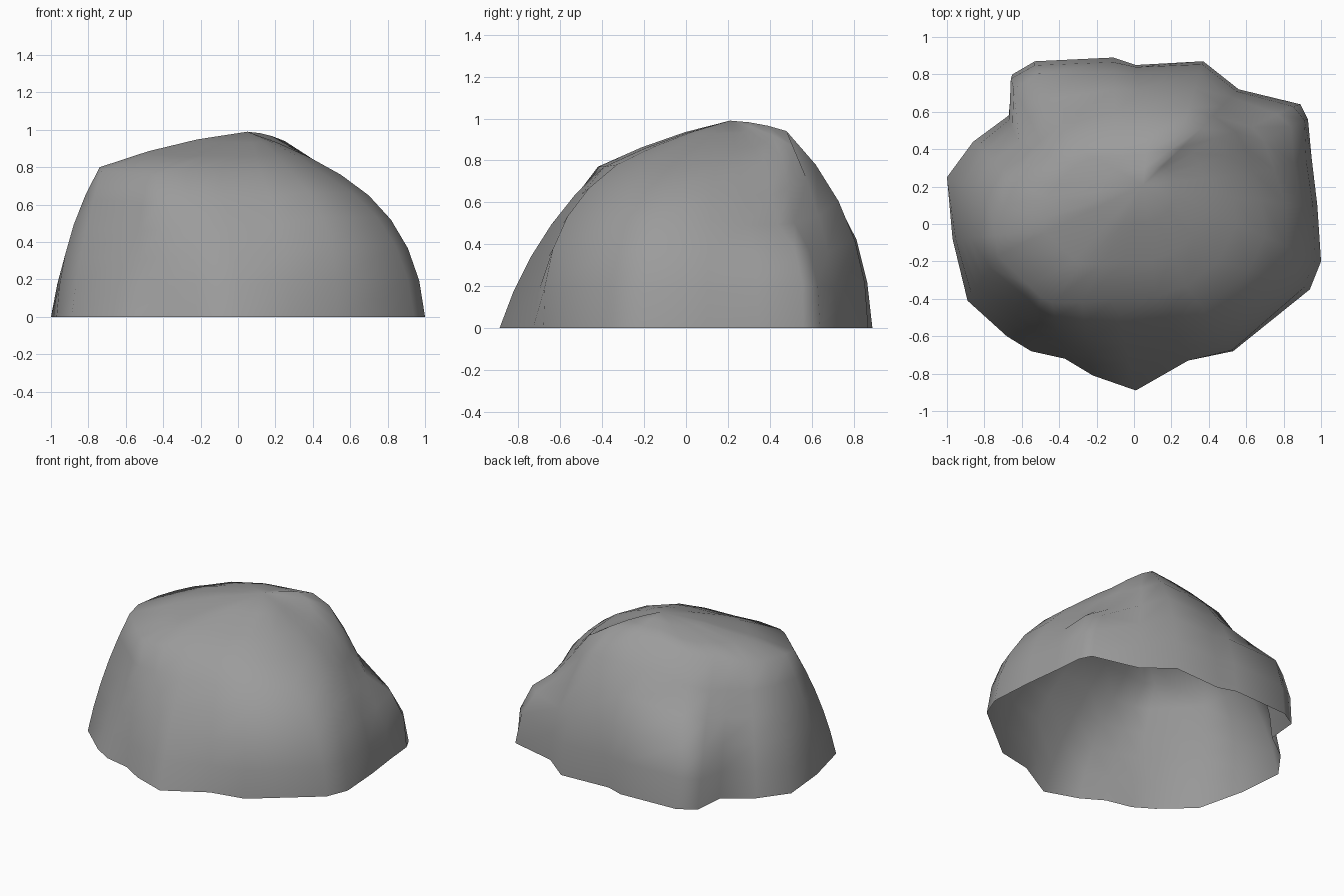
import bpy, bmesh, math
from mathutils import Vector

if "Cube" in bpy.data.objects:
    bpy.data.objects.remove(bpy.data.objects["Cube"])

# Rock ribs, counter-clockwise: base x, y, shoulder x, y, z, wall bulge
RIBS = [
    (1.00, -.20, .55, .00, .76, .12), (.98, .10, .53, .14, .77, .12),
    (.95, .35, .53, .26, .77, .10), (.93, .56, .50, .37, .78, .12),
    (.89, .64, .44, .46, .82, .09), (.56, .72, .36, .51, .87, .07),
    (.37, .87, .25, .48, .94, .11), (.01, .85, .07, .47, .93, .11),
    (-.11, .89, -.10, .44, .93, .11), (-.53, .87, -.35, .43, .88, .08),
    (-.65, .80, -.48, .37, .85, .06), (-.67, .58, -.56, .30, .84, .04),
    (-.86, .44, -.64, .22, .82, .05), (-1.0, .25, -.70, .10, .81, .05),
    (-.97, -.08, -.74, -.06, .80, .05), (-.89, -.41, -.73, -.17, .78, .03),
    (-.68, -.60, -.56, -.33, .77, .00), (-.55, -.68, -.50, -.39, .76, .01),
    (-.37, -.72, -.44, -.42, .76, .04), (-.22, -.81, -.28, -.42, .77, .05),
    (.01, -.89, -.10, -.40, .77, .06), (.29, -.73, .12, -.39, .77, .08),
    (.53, -.68, .28, -.33, .78, .14), (.94, -.35, .45, -.20, .77, .13),
]
PEAK = Vector((.05, .21, .99))
WALL_STEPS = (0, .2, .4, .6, .8, 1)
CAP_STEPS = (.33, .66)
# Local lumps and hollows: centre, radius, push
LUMPS = [
    ((.74, .50, .58), .22, (-.07, -.05, -.04)),
    ((.92, .60, .33), .16, (.02, .02, .03)),
    ((-.35, .80, .46), .20, (.0, .04, .02)),
    ((-.62, .74, .33), .20, (-.05, .05, .03)),
    ((-.52, .56, .66), .16, (.03, -.06, -.04)),
]


def rib_points(bx, by, sx, sy, sz, bulge):
    """Bowed wall from the base to the shoulder, then a gentle cap to the peak."""
    base, shoulder = Vector((bx, by, 0)), Vector((sx, sy, sz))
    run = shoulder - base
    flat = Vector((run.x, run.y, 0))
    out = (-flat.normalized() * run.z + Vector((0, 0, flat.length))).normalized()
    pts = []
    for t in WALL_STEPS:
        pts.append(base + run * t + out * bulge * 4 * t * (1 - t))
    rise = .03 * min(1, (PEAK - shoulder).length)
    for t in CAP_STEPS:
        pts.append(shoulder.lerp(PEAK, t) + Vector((0, 0, rise * 4 * t * (1 - t))))
    for p in pts[1:]:
        q = p.copy()
        for c, r, push in LUMPS:
            p += Vector(push) * math.exp(-((q - Vector(c)).length / r) ** 2)
    return pts


# Open-bottomed rock shell
bm = bmesh.new()
cols = [[bm.verts.new(p) for p in rib_points(*r)] for r in RIBS]
peak = bm.verts.new(PEAK)
for a, b in zip(cols, cols[1:] + cols[:1]):
    for k in range(len(a) - 1):
        bm.faces.new((a[k], b[k], b[k + 1], a[k + 1]))
    bm.faces.new((a[-1], b[-1], peak))
for f in bm.faces:
    f.smooth = True
mesh = bpy.data.meshes.new("rock")
bm.to_mesh(mesh)
bm.free()
rock = bpy.data.objects.new("rock", mesh)
bpy.context.collection.objects.link(rock)

# Mid-grey stone
stone = bpy.data.materials.new("stone")
stone.diffuse_color = (.33, .33, .33, 1)
stone.use_nodes = True
stone.node_tree.nodes["Principled BSDF"].inputs["Base Color"].default_value = stone.diffuse_color
mesh.materials.append(stone)
